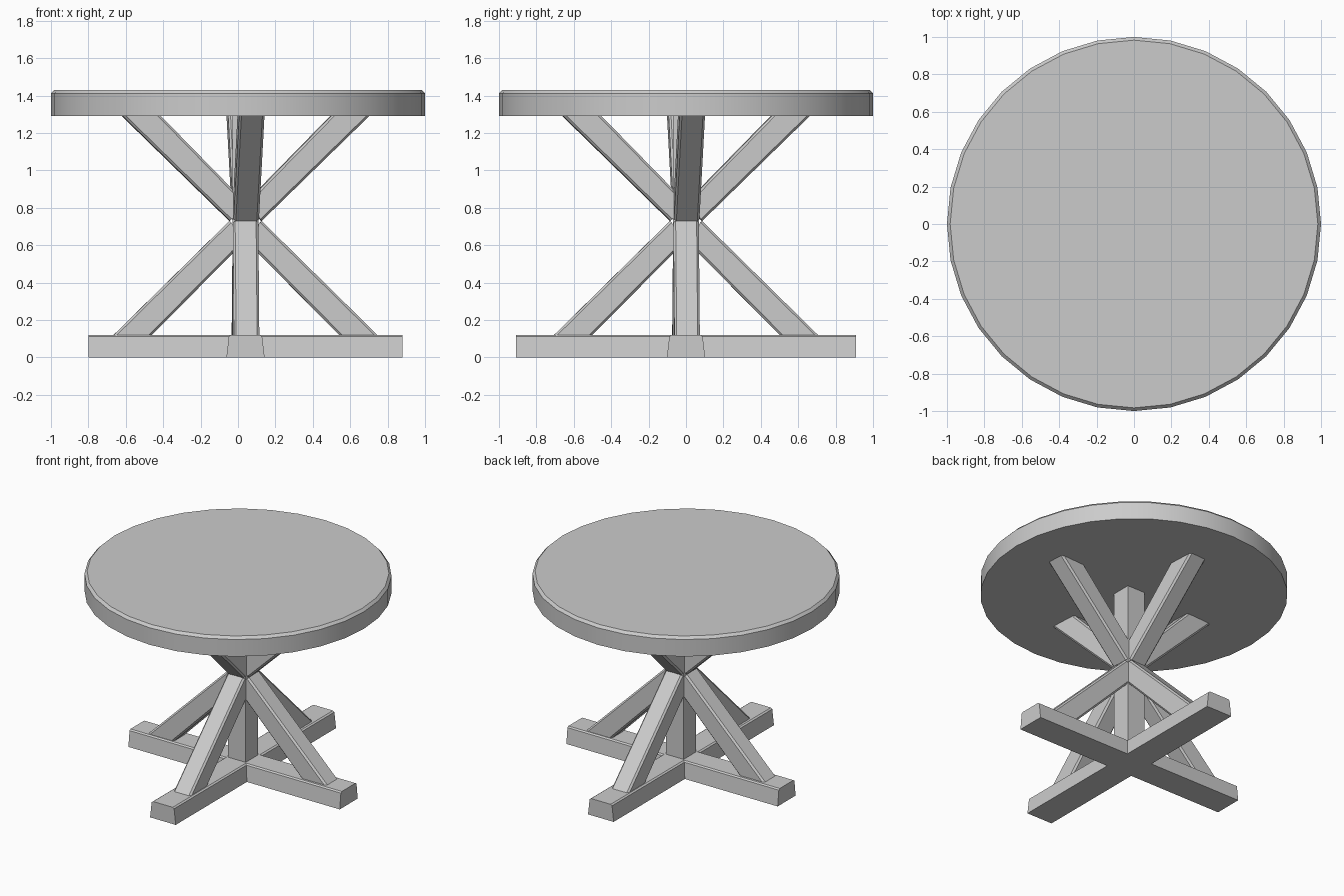
import bpy, bmesh, math
from mathutils import Matrix, Vector

cube = bpy.data.objects.get("Cube")
if cube:
    bpy.data.objects.remove(cube, do_unlink=True)

CENTRE = Vector((0.04, 0, 0))
TOP_Z = 1.29
FOOT_Z = 0.12

grey = bpy.data.materials.new("light_grey")
grey.use_nodes = True
colour = (0.6, 0.6, 0.6, 1)
grey.diffuse_color = colour
grey.node_tree.nodes["Principled BSDF"].inputs["Base Color"].default_value = colour


def finish(name, bm):
    bmesh.ops.recalc_face_normals(bm, faces=bm.faces[:])
    mesh = bpy.data.meshes.new(name)
    bm.to_mesh(mesh)
    bm.free()
    mesh.materials.append(grey)
    obj = bpy.data.objects.new(name, mesh)
    bpy.context.collection.objects.link(obj)
    return obj


def prism(name, profile, depth_vector, chamfer=0, matrix=None):
    """Extrude a closed profile, optionally chamfering its two longest sides."""
    bm = bmesh.new()
    face = bm.faces.new([bm.verts.new(p) for p in profile])
    new = bmesh.ops.extrude_face_region(bm, geom=[face])["geom"]
    verts = [v for v in new if isinstance(v, bmesh.types.BMVert)]
    bmesh.ops.translate(bm, verts=verts, vec=depth_vector)
    if chamfer:
        long_edges = sorted(bm.edges, key=lambda e: e.calc_length())[-4:]
        bmesh.ops.bevel(bm, geom=long_edges, offset=chamfer, segments=1,
                        affect='EDGES', clamp_overlap=True)
    if matrix:
        bmesh.ops.transform(bm, matrix=matrix, verts=bm.verts[:])
    return finish(name, bm)


# Round top with a narrow chamfer around its upper rim
bm = bmesh.new()
rings = []
for radius, z in ((1, TOP_Z), (1, 1.412), (0.983, 1.43)):
    rings.append(bmesh.ops.create_circle(
        bm, segments=32, radius=radius, matrix=Matrix.Translation((0, 0, z)))["verts"])
for low, high in zip(rings, rings[1:]):
    for i in range(32):
        j = (i + 1) % 32
        bm.faces.new((low[i], low[j], high[j], high[i]))
bm.faces.new(rings[0])
bm.faces.new(rings[-1])
table_top = finish("table_top", bm)
bpy.context.view_layer.objects.active = table_top
table_top.select_set(True)
bpy.ops.object.shade_smooth_by_angle(angle=math.radians(30))
table_top.select_set(False)

# Crossed floor beams with sloping sides
half_section = [(0.102, 0), (0.089, 0.112), (0.078, FOOT_Z)]
section = half_section + [(-w, z) for w, z in reversed(half_section)]
for name, half, turn in (("foot_beam_side", 0.84, math.pi / 2), ("foot_beam_front", 0.91, 0)):
    place = Matrix.Translation(CENTRE) @ Matrix.Rotation(turn, 4, 'Z')
    prism(name, [(w, -half, z) for w, z in section], (0, 2 * half, 0), matrix=place)

# Square central post
h = 0.07
prism("centre_post", [(-h, -h, 0.1), (h, -h, 0.1), (h, h, 0.1), (-h, h, 0.1)],
      (0, 0, TOP_Z - 0.1), matrix=Matrix.Translation(CENTRE))

# Four upper and four lower diagonal braces, each turned slightly off its axis
upper = [(0.085, 0.73), (0.665, TOP_Z + 0.005), (0.46, TOP_Z + 0.005), (0, 0.825)]
lower = [(0.085, 0.73), (0, 0.625), (0.505, FOOT_Z - 0.005), (0.71, FOOT_Z - 0.005)]
half_width = 0.068
for i, side in enumerate(("front", "left", "back", "right")):
    for level, profile, yaw in (("upper", upper, 3), ("lower", lower, 0.5)):
        place = (Matrix.Translation(CENTRE)
                 @ Matrix.Rotation(i * math.pi / 2 + math.radians(yaw), 4, 'Z'))
        prism(f"{level}_brace_{side}", [(-half_width, -r, z) for r, z in profile],
              (2 * half_width, 0, 0), chamfer=0.012, matrix=place)
